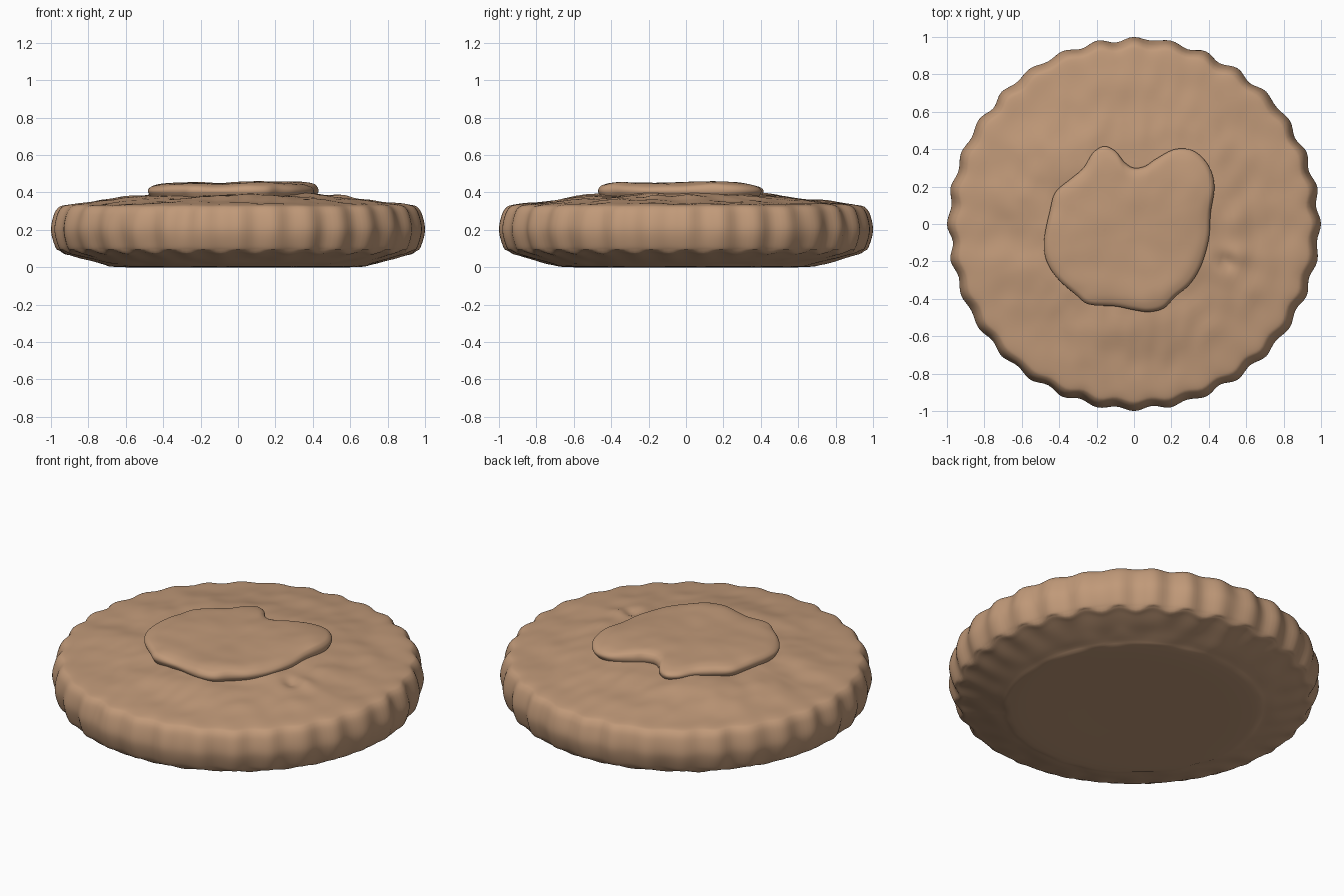
import bpy, bmesh, math
from mathutils import Vector, noise

cube = bpy.data.objects.get("Cube")
if cube:
    bpy.data.objects.remove(cube, do_unlink=True)

clay = bpy.data.materials.new("baked_tan")
clay.use_nodes = True
tan = (0.53, 0.32, 0.19, 1)
clay.diffuse_color = tan
bsdf = clay.node_tree.nodes["Principled BSDF"]
bsdf.inputs["Base Color"].default_value = tan
bsdf.inputs["Roughness"].default_value = 0.8

SEGMENTS = 256


def spline(points, steps, closed=False):
    """Sample a smooth curve that passes through the points."""
    pts = [Vector(p) for p in points]
    n = len(pts)
    out = []
    for i in range(n if closed else n - 1):
        if closed:
            a, b, c, d = (pts[(i + k) % n] for k in (-1, 0, 1, 2))
        else:
            a, b, c, d = (pts[min(max(i + k, 0), n - 1)] for k in (-1, 0, 1, 2))
        for s in range(steps):
            t = s / steps
            out.append(0.5 * (2 * b + (c - a) * t + (2 * a - 5 * b + 4 * c - d) * t * t
                              + (3 * b - a - 3 * c + d) * t ** 3))
    if not closed:
        out.append(pts[-1])
    return out


def loft(name, rings, bottom, top):
    """Skin a stack of rings and close it with a fan at each end."""
    bm = bmesh.new()
    loops = [[bm.verts.new(p) for p in ring] for ring in rings]
    n = len(loops[0])
    low, high = bm.verts.new(bottom), bm.verts.new(top)
    for j in range(n):
        k = (j + 1) % n
        bm.faces.new((low, loops[0][k], loops[0][j]))
        bm.faces.new((high, loops[-1][j], loops[-1][k]))
        for r0, r1 in zip(loops, loops[1:]):
            bm.faces.new((r0[j], r0[k], r1[k], r1[j]))
    bmesh.ops.recalc_face_normals(bm, faces=bm.faces)
    mesh = bpy.data.meshes.new(name)
    bm.to_mesh(mesh)
    bm.free()
    mesh.materials.append(clay)
    mesh.shade_smooth()
    obj = bpy.data.objects.new(name, mesh)
    bpy.context.collection.objects.link(obj)
    return obj


def lumps(x, y, scale, seed):
    return noise.noise(Vector((x * scale, y * scale, seed)))


def bump(x, y, cx, cy, size):
    return math.exp(-((x - cx) ** 2 + (y - cy) ** 2) / size ** 2)


# Round body: flat base, sloping underside, fluted rim, gently domed top
profile = spline([(0.2, 0), (0.62, 0), (0.72, 0.015), (0.82, 0.042), (0.91, 0.068),
                  (0.96, 0.085), (0.985, 0.13), (1, 0.2), (0.988, 0.27), (0.965, 0.315),
                  (0.925, 0.333), (0.8, 0.345), (0.65, 0.365), (0.5, 0.383),
                  (0.3, 0.392), (0.08, 0.392)], 5)


def body_point(p, angle):
    r, z = p
    flute = 0.5 - 0.5 * math.cos(32 * angle)
    rim = min(max((r - 0.72) / 0.22, 0), 1) ** 2
    wear = 1 + 0.6 * noise.noise(Vector((math.cos(angle) * 4, math.sin(angle) * 4, z * 5)))
    r *= 1 - 0.021 * rim * flute * wear
    x, y = r * math.cos(angle), r * math.sin(angle)
    if z > 0.3:
        # Kneaded surface, calmer toward the rim
        calm = min(max((1 - r) / 0.3, 0), 1)
        z += calm * (0.016 * lumps(x, y * 1.6, 3.2, 1.5) + 0.007 * lumps(x * 1.5, y, 8, 4.2))
        z += 0.012 * bump(x, y, 0.56, 0.02, 0.08) + 0.018 * bump(x, y, 0.56, -0.16, 0.06)
        z -= 0.022 * bump(x, y, 0.49, -0.2, 0.045)
        z += 0.018 * bump(x, y, -0.25, 0.45, 0.09)
    elif 0.005 < z < 0.09:
        z = max(0, z + 0.008 * math.cos(32 * angle) * rim + 0.008 * lumps(x, y, 7, 8.1) * (1 - rim))
    return (x, y, z)


angles = [2 * math.pi * j / SEGMENTS for j in range(SEGMENTS)]
loft("round_body", [[body_point(p, a) for a in angles] for p in profile],
     (0, 0, 0), (0, 0, 0.392))

# Raised patch with two lobes and a notch at the back
outline = spline([(0, 0.3), (-0.05, 0.33), (-0.1, 0.39), (-0.16, 0.415), (-0.22, 0.38),
                  (-0.27, 0.3), (-0.34, 0.24), (-0.42, 0.17), (-0.45, 0.07), (-0.48, -0.08),
                  (-0.47, -0.19), (-0.41, -0.29), (-0.31, -0.38), (-0.24, -0.43),
                  (-0.1, -0.44), (0, -0.46), (0.08, -0.47), (0.16, -0.45), (0.22, -0.39),
                  (0.3, -0.32), (0.36, -0.22), (0.4, -0.08), (0.41, 0.06), (0.43, 0.2),
                  (0.4, 0.31), (0.32, 0.39), (0.22, 0.4), (0.12, 0.35), (0.06, 0.31)], 6, True)
centre = Vector((0, -0.05))
edge = spline([(0.93, 0.35), (0.98, 0.385), (1, 0.405), (0.985, 0.422), (0.93, 0.436),
               (0.8, 0.446), (0.5, 0.449), (0.1, 0.448)], 5)


def patch_point(p, q):
    s, z = p
    x, y = centre + (q - centre) * s
    if z > 0.4:
        blend = min((z - 0.4) / 0.03, 1)
        z += blend * (0.012 * lumps(x, y, 4, 2.7) + 0.004 * lumps(x, y, 9, 6.3))
        z += blend * (0.012 * bump(x, y, 0.25, 0.2, 0.2) - 0.008 * bump(x, y, -0.15, -0.4, 0.2))
    return (x, y, z)


loft("raised_patch", [[patch_point(p, q) for q in outline] for p in edge],
     (0, -0.05, 0.35), patch_point((0, 0.448), centre))
